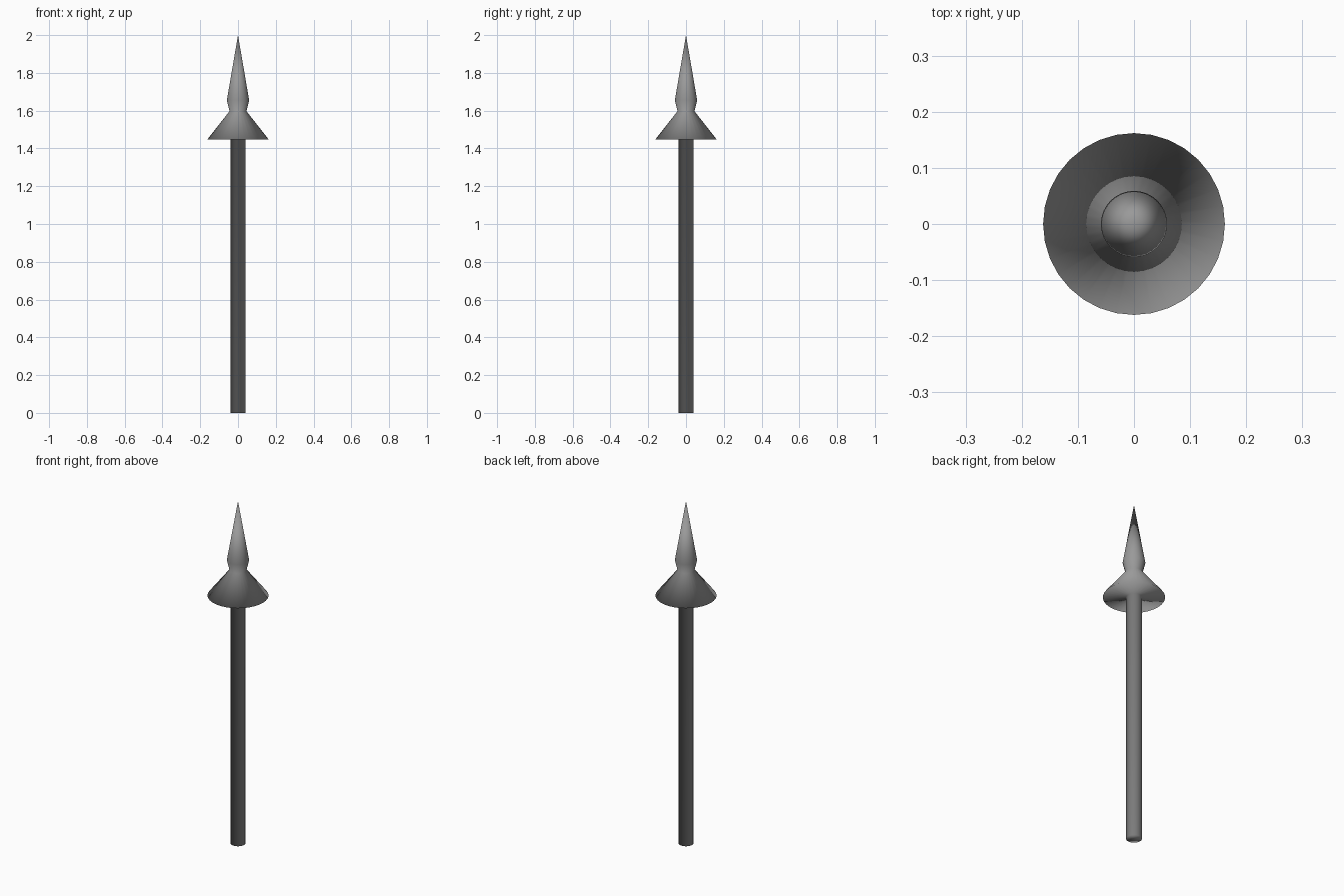
import bpy
import bmesh
from math import cos, sin, tau

cube = bpy.data.objects.get("Cube")
if cube:
    bpy.data.objects.remove(cube, do_unlink=True)

SEGMENTS = 32

# Single plain metal grey
grey = bpy.data.materials.new("iron_grey")
grey.use_nodes = True
color = (0.32, 0.32, 0.32, 1)
grey.diffuse_color = color
grey.node_tree.nodes["Principled BSDF"].inputs["Base Color"].default_value = color


def lathe(name, profile, tip_height):
    """Turn (radius, height) rings into one smooth solid with a pointed top."""
    bm = bmesh.new()
    rings = [[bm.verts.new((r * cos(tau * i / SEGMENTS), r * sin(tau * i / SEGMENTS), z))
              for i in range(SEGMENTS)] for r, z in profile]
    tip = bm.verts.new((0, 0, tip_height))
    for i in range(SEGMENTS):
        j = (i + 1) % SEGMENTS
        for low, high in zip(rings, rings[1:]):
            bm.faces.new((low[i], low[j], high[j], high[i]))
        bm.faces.new((rings[-1][i], rings[-1][j], tip))
    bm.faces.new(rings[0][::-1])
    for face in bm.faces:
        face.smooth = True
    mesh = bpy.data.meshes.new(name)
    bm.to_mesh(mesh)
    bm.free()
    mesh.materials.append(grey)
    obj = bpy.data.objects.new(name, mesh)
    bpy.context.collection.objects.link(obj)
    return obj


# Shaft, flared collar, narrow neck and long point turned as one piece
lathe("spear_finial", [
    (0.041, 0.0),     # shaft foot
    (0.041, 1.448),   # shaft meets underside of collar
    (0.162, 1.448),   # collar rim
    (0.045, 1.597),   # neck
    (0.059, 1.655),   # shoulder of the point
], 2.0)
